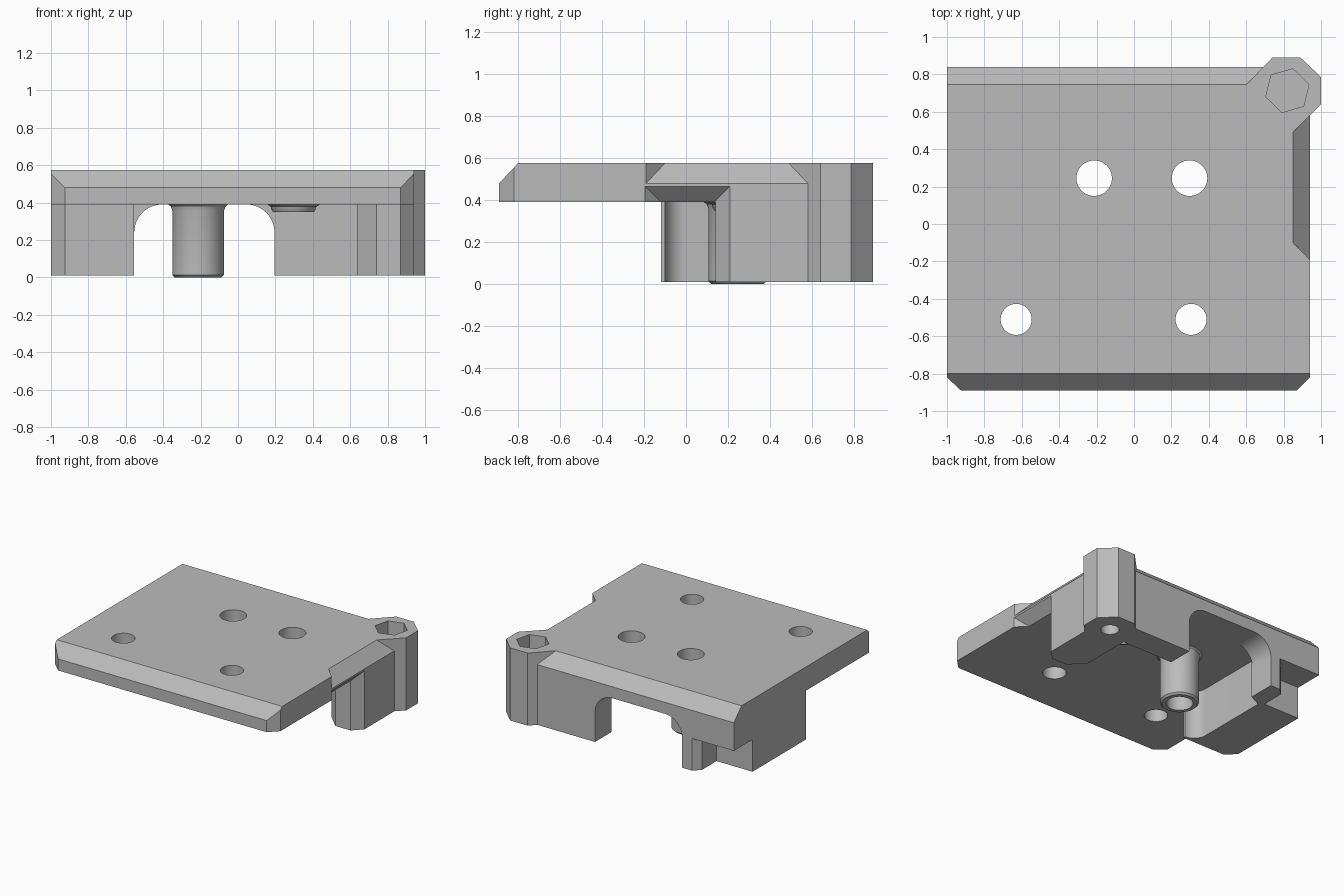
import bpy, bmesh, math
from mathutils import Vector

old = bpy.data.objects.get("Cube")
if old:
    bpy.data.objects.remove(old, do_unlink=True)

grey = bpy.data.materials.new("plain grey")
grey.use_nodes = True
colour = (0.5, 0.5, 0.5, 1)
grey.diffuse_color = colour
grey.node_tree.nodes["Principled BSDF"].inputs["Base Color"].default_value = colour


def finish(bm, name):
    bmesh.ops.recalc_face_normals(bm, faces=bm.faces)
    mesh = bpy.data.meshes.new(name)
    bm.to_mesh(mesh)
    bm.free()
    mesh.materials.append(grey)
    ob = bpy.data.objects.new(name, mesh)
    bpy.context.collection.objects.link(ob)
    return ob


def prism(name, outline, low, high, axis="z"):
    """Extrude a 2D outline along z (xy points), y (xz points) or x (yz points)."""
    place = {"z": lambda a, b, t: (a, b, t),
             "y": lambda a, b, t: (a, t, b),
             "x": lambda a, b, t: (t, a, b)}[axis]
    bm = bmesh.new()
    face = bm.faces.new([bm.verts.new(place(a, b, low)) for a, b in outline])
    grown = bmesh.ops.extrude_face_region(bm, geom=[face])["geom"]
    shift = Vector(place(0, 0, high - low))
    bmesh.ops.translate(bm, vec=shift, verts=[g for g in grown if isinstance(g, bmesh.types.BMVert)])
    return finish(bm, name)


def box(name, x, y, z):
    return prism(name, [(x[0], y[0]), (x[1], y[0]), (x[1], y[1]), (x[0], y[1])], *z)


def ring(cx, cy, r, n, turn=0):
    return [(cx + r * math.cos(turn + i * math.tau / n),
             cy + r * math.sin(turn + i * math.tau / n)) for i in range(n)]


def arc(cx, cy, r, start, end, n=12):
    return [(cx + r * math.cos(math.radians(start + (end - start) * i / n)),
             cy + r * math.sin(math.radians(start + (end - start) * i / n))) for i in range(n + 1)]


def lathe(name, cx, cy, profile, n=48):
    """Closed turned solid from (radius, height) points."""
    bm = bmesh.new()
    loops = [[bm.verts.new((x, y, z)) for x, y in ring(cx, cy, r, n)] for r, z in profile]
    for a, b in zip(loops, loops[1:]):
        for i in range(n):
            j = (i + 1) % n
            bm.faces.new((a[i], a[j], b[j], b[i]))
    bm.faces.new(loops[0])
    bm.faces.new(loops[-1])
    return finish(bm, name)


def edge_wedge(name, x_in, y0, y1, z_edge, slope, z_far):
    """Right side chamfer cutter with 45 degree ends."""
    out = 0.11
    bm = bmesh.new()
    for d in (0, out):
        for y in (y0 - d, y1 + d):
            for z in (z_edge + slope * d, z_far):
                bm.verts.new((x_in + d, y, z))
    bmesh.ops.convex_hull(bm, input=bm.verts)
    return finish(bm, name)


def combine(target, tool, operation):
    mod = target.modifiers.new("combine", "BOOLEAN")
    mod.operation, mod.solver, mod.object = operation, "EXACT", tool
    bpy.context.view_layer.objects.active = target
    bpy.ops.object.modifier_apply(modifier=mod.name)
    bpy.data.objects.remove(tool, do_unlink=True)


# Plate with clipped front corners
body = prism("mounting_plate", [(-1, -.82), (-.925, -.89), (.87, -.89), (.94, -.82),
                                (.94, .84), (-1, .84)], .39, .575)

# Edge chamfers
cutters = [
    prism("front_chamfer", [(-.80, .575), (-.91, .459), (-.91, .65), (-.80, .65)], -1.1, 1.1, "x"),
    prism("back_chamfer", [(.745, .575), (.86, .459), (.86, .65), (.745, .65)], -1.1, 1.1, "x"),
    edge_wedge("side_top_chamfer", .85, -.10, .49, .575, -1.06, .65),
    edge_wedge("side_under_chamfer", .865, -.12, .135, .39, 1, .30)]
for c in cutters:
    combine(body, c, "DIFFERENCE")

# Legs, back wall feet, arch corners, bosses and post
top = .44
arch_left = [(-.58, .24)] + arc(-.405, .24, .15, 180, 90) + [(-.405, .42), (-.58, .42)]
arch_right = [(.22, .24)] + arc(.045, .24, .15, 0, 90) + [(.045, .42), (.22, .42)]
parts = [
    prism("left_leg", [(-1, -.05), (-.925, -.12), (-.555, -.12)] + arc(-.555, .0, .1, 270, 180, 8)
          + [(-.655, .61), (-1, .61)], .01, top),
    prism("left_back_foot", [(-.555, .63), (-.555, .84), (-.64, .84), (-.69, .79), (-.69, .58),
                             (-.655, .58)], .01, top),
    box("left_back_ledge", (-1, -.6), (.6, .84), (.26, top)),
    prism("right_leg", [(.195, .84), (.195, .64), (.635, .64), (.635, .245), (.74, .14),
                        (.87, .14), (.94, .21), (.94, .7), (.8, .84)], .01, top),
    prism("corner_boss", [(.60, .745), (.74, .89), (.89, .89), (1, .785), (1, .64),
                          (.85, .49), (.65, .49), (.65, .745)], .01, .575),
    prism("arch_left", arch_left, .64, .84, "y"),
    prism("arch_right", arch_right, .64, .84, "y"),
    lathe("post", -.213, .245, [(.125, 0), (.138, .013), (.138, .355), (.145, .378),
                                (.16, .39), (.16, top)]),
    lathe("short_boss", .297, .245, [(.11, .35), (.116, .36), (.122, .378), (.14, .39), (.14, top)])]
for p in parts:
    combine(body, p, "UNION")

# Screw holes, hex pocket and blind bolt hole
holes = [prism("hole", ring(x, y, r, 40), -.1, .7)
         for x, y, r in ((-.63, -.51, .083), (.305, -.51, .083), (-.213, .245, .095), (.297, .245, .095))]
holes.append(prism("hex_pocket", ring(.82, .713, .12, 6, math.radians(76)), .36, .7))
holes.append(prism("bolt_hole", ring(.82, .713, .065, 32), -.1, .33))
for h in holes:
    combine(body, h, "DIFFERENCE")

# Smooth the round surfaces, keep hard edges
bpy.ops.object.select_all(action="DESELECT")
body.select_set(True)
bpy.context.view_layer.objects.active = body
bpy.ops.object.shade_smooth_by_angle(angle=math.radians(28))
